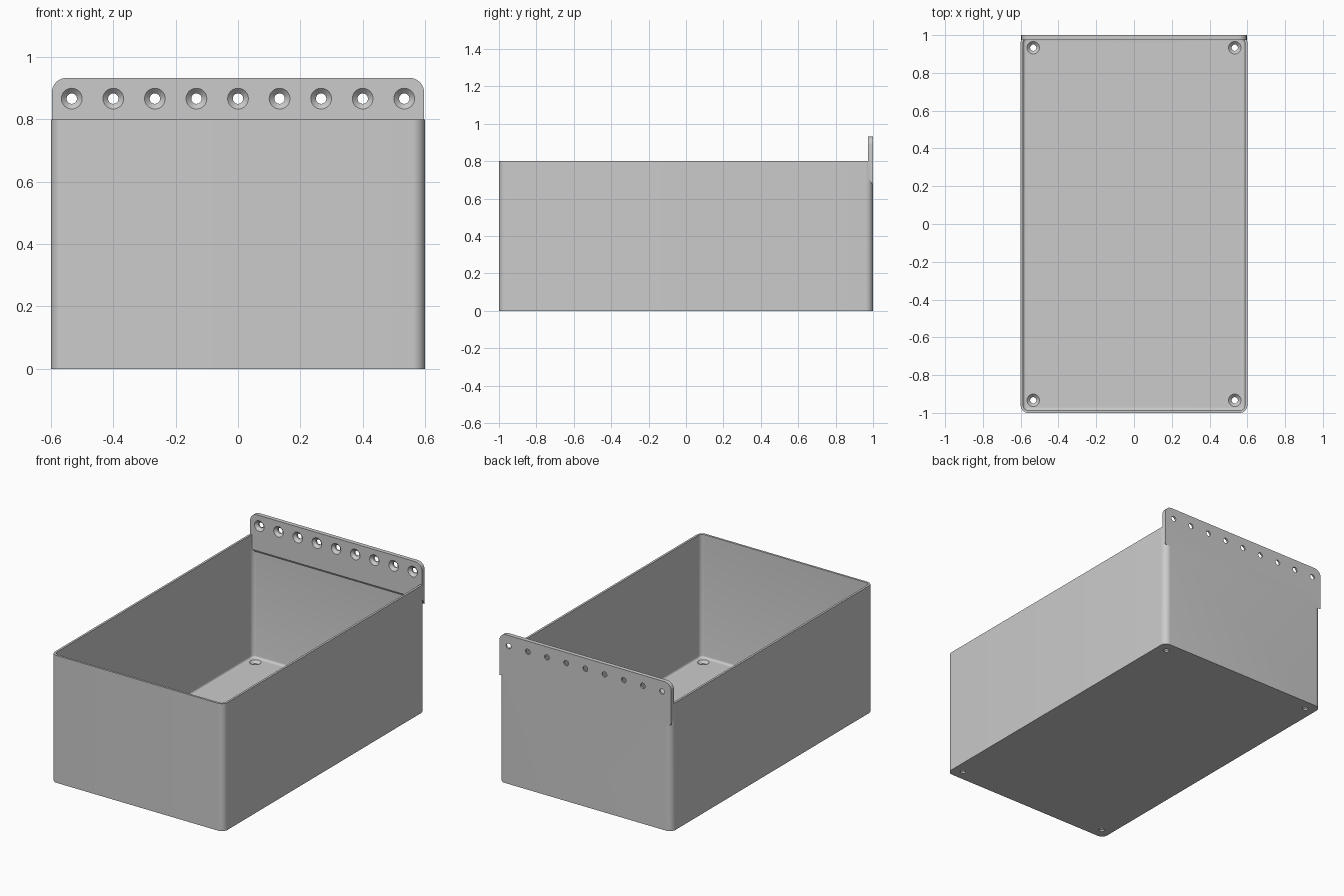
import bpy, bmesh, math
from mathutils import Matrix, Vector

if "Cube" in bpy.data.objects:
    bpy.data.objects.remove(bpy.data.objects["Cube"], do_unlink=True)

MM = 2 / 150  # one design millimetre
grey = bpy.data.materials.new("light grey plastic")
grey.use_nodes = True
colour = (0.6, 0.6, 0.6, 1)
grey.diffuse_color = colour
grey.node_tree.nodes["Principled BSDF"].inputs["Base Color"].default_value = colour


def finish(bm, name):
    bmesh.ops.recalc_face_normals(bm, faces=bm.faces)
    mesh = bpy.data.meshes.new(name)
    bm.to_mesh(mesh)
    bm.free()
    mesh.materials.append(grey)
    obj = bpy.data.objects.new(name, mesh)
    bpy.context.collection.objects.link(obj)
    return obj


def block(name, half_x, half_y, low, high, radius, floor_fillet=0):
    """Box with rounded upright corners and an optional rounded lower rim."""
    bm = bmesh.new()
    bmesh.ops.create_cube(bm, size=1)
    for v in bm.verts:
        v.co = (v.co.x * 2 * half_x, v.co.y * 2 * half_y, high if v.co.z > 0 else low)
    upright = [e for e in bm.edges if abs(e.verts[0].co.z - e.verts[1].co.z) > 0.01]
    bmesh.ops.bevel(bm, geom=upright, offset=radius, segments=10, profile=0.5, affect='EDGES')
    if floor_fillet:
        rim = [e for e in bm.edges if all(abs(v.co.z - low) < 1e-5 for v in e.verts)]
        bmesh.ops.bevel(bm, geom=rim, offset=floor_fillet, segments=4, profile=0.5, affect='EDGES')
    return finish(bm, name)


def screw_cutters(name, places, direction):
    """Countersunk screw holes; direction points out of the countersunk face."""
    bm = bmesh.new()
    turn = Vector(direction).to_track_quat('Z', 'Y').to_matrix().to_4x4()
    profile = [(1.25, -4), (1.25, -1.25), (2.5, 0), (2.5, 0.8)]
    for place in places:
        rings = []
        for r, z in profile:
            rings.append([bm.verts.new(Matrix.Translation(place) @ turn @ (Vector(
                (r * math.cos(a * math.tau / 32), r * math.sin(a * math.tau / 32), z)) * MM))
                for a in range(32)])
        for lower, upper in zip(rings, rings[1:]):
            for i in range(32):
                j = (i + 1) % 32
                bm.faces.new((lower[i], lower[j], upper[j], upper[i]))
        bm.faces.new(rings[0][::-1])
        bm.faces.new(rings[-1])
    return finish(bm, name)


def combine(target, other, operation):
    mod = target.modifiers.new(operation.lower(), 'BOOLEAN')
    mod.object, mod.operation, mod.solver = other, operation, 'EXACT'
    bpy.context.view_layer.objects.active = target
    bpy.ops.object.modifier_apply(modifier=mod.name)
    bpy.data.objects.remove(other, do_unlink=True)


# Open bin: thin walls, thicker floor
bin_body = block("storage_bin", 0.6, 1, 0, 0.8, 3 * MM)
cavity = block("cavity_cutter", 0.6 - MM, 1 - MM, 2 * MM, 0.9, 2 * MM, MM)
combine(bin_body, cavity, 'DIFFERENCE')

# Mounting flange along the back, sloping into the wall underneath
bm = bmesh.new()
front, top = 1 - 2 * MM, 0.8 + 10 * MM
profile = [(front, top), (1, top), (1, 0.67), (front, 0.71)]
sides = [[bm.verts.new((x, y, z)) for y, z in profile] for x in (-0.597, 0.597)]
bm.faces.new(sides[0])
bm.faces.new(sides[1][::-1])
for i in range(4):
    j = (i + 1) % 4
    bm.faces.new((sides[0][i], sides[0][j], sides[1][j], sides[1][i]))
corners = [e for e in bm.edges if all(v.co.z > top - 0.001 for v in e.verts)
           and abs(e.verts[0].co.x - e.verts[1].co.x) < 0.001]
bmesh.ops.bevel(bm, geom=corners, offset=3.5 * MM, segments=10, profile=0.5, affect='EDGES')
flange = finish(bm, "mounting_flange")
combine(bin_body, flange, 'UNION')

# Row of holes in the flange and one hole in each floor corner
row = [Vector((10 * MM * i, front, 0.8 + 5 * MM)) for i in range(-4, 5)]
combine(bin_body, screw_cutters("flange_hole_cutters", row, (0, -1, 0)), 'DIFFERENCE')
feet = [Vector((40 * MM * sx, 70 * MM * sy, 2 * MM)) for sx in (-1, 1) for sy in (-1, 1)]
combine(bin_body, screw_cutters("floor_hole_cutters", feet, (0, 0, 1)), 'DIFFERENCE')

# Smooth the rounded corners, keep crisp edges
bpy.ops.object.select_all(action='DESELECT')
bin_body.select_set(True)
bpy.context.view_layer.objects.active = bin_body
bpy.ops.object.shade_smooth_by_angle(angle=math.radians(30))
